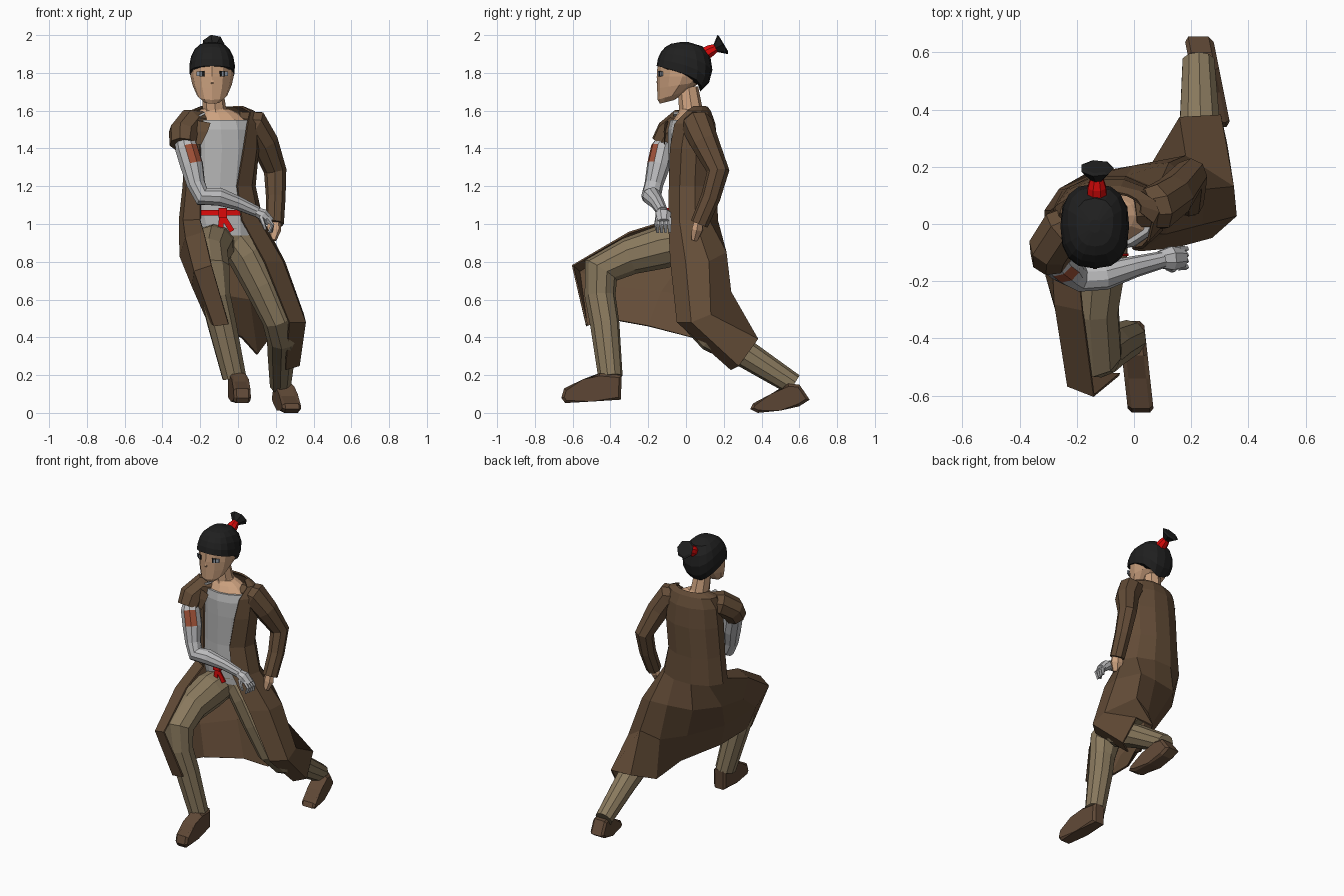
import bpy, bmesh, math
from mathutils import Vector, Matrix

if "Cube" in bpy.data.objects:
    bpy.data.objects.remove(bpy.data.objects["Cube"])

def material(name, r, g, b):
    m = bpy.data.materials.new(name)
    m.diffuse_color = (r, g, b, 1)
    m.use_nodes = True
    m.node_tree.nodes["Principled BSDF"].inputs["Base Color"].default_value = m.diffuse_color
    return m

BROWN = material("coat brown", .125, .072, .038)
TAN = material("trouser tan", .25, .19, .11)
SKIN = material("skin", .6, .355, .21)
HAIR = material("hair black", .014, .014, .014)
GREY = material("shirt grey", .47, .47, .47)
SILVER = material("arm silver", .5, .5, .51)
RED = material("bright red", .72, .003, .003)
RUST = material("rust patch", .36, .085, .04)
BOOT = material("boot brown", .115, .065, .037)
EYE = material("eye blue grey", .3, .34, .4)

def finish(name, bm, *mats):
    bmesh.ops.recalc_face_normals(bm, faces=bm.faces)
    me = bpy.data.meshes.new(name)
    bm.to_mesh(me)
    bm.free()
    for m in mats:
        me.materials.append(m)
    ob = bpy.data.objects.new(name, me)
    bpy.context.collection.objects.link(ob)
    return ob

def loft(name, rows, mat, closed=True, caps=True):
    """Skin a list of equally long point rows."""
    bm = bmesh.new()
    vs = [[bm.verts.new(p) for p in row] for row in rows]
    n = len(rows[0])
    for a, b in zip(vs, vs[1:]):
        for i in range(n if closed else n - 1):
            j = (i + 1) % n
            bm.faces.new((a[i], a[j], b[j], b[i]))
    if closed and caps:
        bm.faces.new(vs[0])
        bm.faces.new(vs[-1])
    return finish(name, bm, mat)

def tube(name, path, mat, sides=8, flat=1.0):
    """Limb through (x, y, z, radius) stations."""
    pts = [Vector(p[:3]) for p in path]
    q, prev, rows = None, None, []
    for i, p in enumerate(pts):
        t = Vector()
        if i:
            t += (p - pts[i - 1]).normalized()
        if i < len(pts) - 1:
            t += (pts[i + 1] - p).normalized()
        t.normalize()
        q = t.to_track_quat('Z', 'Y') if q is None else prev.rotation_difference(t) @ q
        prev, r = t, path[i][3]
        angles = [2 * math.pi * (k + .5) / sides for k in range(sides)]
        rows.append([p + q @ Vector((r * math.cos(a), r * flat * math.sin(a), 0)) for a in angles])
    return loft(name, rows, mat)

def oval(z, cx, cy, rx, ry, gap=None, n=12):
    """Horizontal oval; gap leaves it open around the front (-y)."""
    if gap is None:
        angles = [2 * math.pi * k / n for k in range(n)]
    else:
        g = math.radians(gap)
        angles = [g + (2 * math.pi - 2 * g) * k / (n - 1) for k in range(n)]
    return [Vector((cx - rx * math.sin(a), cy - ry * math.cos(a), z)) for a in angles]

def block(name, loc, size, mat, rz=0, ry=0):
    bm = bmesh.new()
    bmesh.ops.create_cube(bm, size=1)
    bm.transform(Matrix.Translation(loc) @ Matrix.Rotation(rz, 4, 'Z')
                 @ Matrix.Rotation(ry, 4, 'Y') @ Matrix.Diagonal((*size, 1)))
    return finish(name, bm, mat)

# Shirt, bare neckline and trouser seat
loft("shirt", [oval(*o) for o in (
    (.94, -.07, .03, .17, .115), (1.05, -.085, .03, .19, .12), (1.2, -.095, .03, .165, .118),
    (1.4, -.085, .03, .178, .125), (1.5, -.09, .025, .177, .12), (1.55, -.095, .025, .165, .108))], GREY)
loft("neckline", [oval(*o) for o in (
    (1.54, -.09, .025, .155, .1), (1.585, -.105, .03, .11, .075), (1.61, -.12, .03, .075, .055))], SKIN)
block("shirt_collar", (-.215, -.04, 1.568), (.09, .05, .012), GREY, ry=-.45)
loft("trouser_seat", [oval(*o) for o in (
    (.82, -.06, .04, .08, .08), (.89, -.07, .035, .16, .11), (.98, -.075, .03, .175, .117))], TAN)

# Open coat: oval rows down to the waist, then skirt columns draped over the stride
skirt = [
    [(-.18, -.3, .955), (-.14, -.6, .78), (-.05, -.525, .47)],
    [(-.275, -.28, .925), (-.23, -.565, .75), (-.125, -.525, .46)],
    [(-.305, -.18, .83), (-.24, -.41, .67), (-.165, -.42, .5)],
    [(-.285, .02, .85), (-.2, -.13, .64), (-.12, -.2, .46)],
    [(-.17, .17, .85), (-.07, .09, .62), (.02, .03, .40)],
    [(0, .2, .85), (.06, .2, .6), (.1, .18, .31)],
    [(.12, .21, .85), (.18, .235, .64), (.16, .37, .39)],
    [(.245, .12, .8), (.345, .13, .52), (.3, .38, .39)],
    [(.235, 0, .8), (.355, .03, .48), (.322, .28, .25)],
    [(.14, -.08, .8), (.27, -.045, .48), (.25, .24, .23)],
]
coat_rows = [oval(*o, n=10) for o in (
    (1.62, -.085, .055, .11, .055, 75), (1.595, -.085, .045, .17, .085, 62),
    (1.53, -.085, .03, .19, .125, 45), (1.4, -.085, .03, .195, .138, 36),
    (1.2, -.1, .03, .19, .135, 30), (1.02, -.09, .03, .22, .14, 30))]
coat_rows += [[Vector(c[k]) for c in skirt] for k in range(3)]
coat = loft("coat", coat_rows, BROWN, closed=False)
thick = coat.modifiers.new("cloth", 'SOLIDIFY')
thick.thickness, thick.offset = .01, 0
loft("lapel", [[(-.25, -.085, 1.555), (-.145, -.112, 1.535)], [(-.24, -.105, 1.49), (-.16, -.118, 1.49)],
               [(-.23, -.11, 1.42), (-.195, -.115, 1.42)]], BROWN, closed=False)

# Sleeves
tube("left_sleeve", [(0, .05, 1.535, .065), (.085, .06, 1.525, .085), (.14, .1, 1.43, .075),
                     (.197, .17, 1.28, .06), (.2, .13, 1.14, .052), (.195, .07, 1.0, .048)], BROWN)
tube("right_sleeve", [(-.17, .02, 1.53, .065), (-.25, -.02, 1.53, .083), (-.29, -.085, 1.48, .08),
                      (-.293, -.12, 1.42, .07)], BROWN)
tube("left_hand", [(.195, .07, 1.03, .032), (.19, .06, .97, .042), (.18, .045, .915, .025)], SKIN, 6, .7)

# Silver arm with a rust patch on its two foremost faces
arm = tube("silver_arm", [(-.285, -.1, 1.45, .05), (-.272, -.125, 1.40, .062), (-.245, -.145, 1.31, .062),
                          (-.222, -.17, 1.21, .05), (-.19, -.185, 1.145, .052), (-.1, -.18, 1.145, .05),
                          (0, -.15, 1.11, .038), (.1, -.125, 1.065, .03)], SILVER, 10)
arm.data.materials.append(RUST)
band = [f for f in arm.data.polygons if 1.31 < f.center.z < 1.40 and f.center.x < -.18]
band.sort(key=lambda f: f.normal.dot(Vector((.5, -.86, 0))))
for f in band[-2:]:
    f.material_index = 1
tube("silver_palm", [(.085, -.125, 1.07, .03), (.13, -.12, 1.05, .045), (.17, -.118, 1.01, .035)], SILVER, 8, .75)
for i in range(4):
    y = -.15 + i * .021
    tube("silver_finger", [(.155, y, 1.03, .012), (.182, y, .995, .011), (.165 + .004 * i, y, .955, .008)],
         SILVER, 5)
tube("silver_thumb", [(.12, -.15, 1.04, .014), (.135, -.16, 1.0, .011), (.145, -.155, .97, .008)], SILVER, 5)

# Red belt with knot and tails
loft("belt", [oval(z, -.088, .03, .205, .131) for z in (1.045, 1.075)], RED, caps=False)
block("belt_knot", (-.08, -.108, 1.06), (.045, .03, .05), RED)
for dx, tilt in ((-.01, .12), (.025, -.55)):
    block("belt_tail", (-.08 + dx, -.108, 1.0), (.028, .009, .09), RED, ry=tilt)

# Trouser legs
tube("front_trouser_leg", [(-.11, .03, .91, .1), (-.135, -.12, .88, .115), (-.15, -.3, .83, .1),
                           (-.14, -.45, .755, .1), (-.12, -.455, .62, .082), (-.085, -.43, .47, .078),
                           (-.02, -.4, .19, .065)], TAN, 10)
tube("rear_trouser_leg", [(-.01, .03, .92, .1), (.05, .03, .84, .108), (.13, .035, .68, .1),
                          (.21, .05, .5, .085), (.235, .14, .405, .085), (.23, .32, .31, .075),
                          (.225, .57, .15, .058)], TAN, 10)

# Boots: side profiles given width, with the foot axis slanting in x
def boot(name, profile, x0, slant, width):
    y0 = profile[0][0]
    bm = bmesh.new()
    sides = [[bm.verts.new((x0 + slant * (y - y0) + s * width, y, z)) for y, z in profile] for s in (-1, 1)]
    n = len(profile)
    for s in sides:
        bm.faces.new(s)
    for i in range(n):
        j = (i + 1) % n
        bm.faces.new((sides[0][i], sides[0][j], sides[1][j], sides[1][i]))
    edges = [e for f in bm.faces if len(f.verts) == n for e in f.edges]
    bmesh.ops.bevel(bm, geom=edges, offset=.014, segments=1, affect='EDGES')
    finish(name, bm, BOOT)

boot("front_boot", [(-.345, .07), (-.34, .2), (-.46, .21), (-.54, .165), (-.645, .13), (-.66, .08),
                    (-.64, .052), (-.5, .06)], -.01, -.11, .045)
boot("rear_boot", [(.655, .07), (.6, .15), (.54, .155), (.46, .09), (.355, .05), (.34, .02),
                   (.38, 0), (.5, .012), (.6, .035)], .225, -.2, .05)

# Neck and head, with the jaw line rising towards the back
tube("neck", [(-.115, .03, 1.55, .085), (-.125, .025, 1.61, .062), (-.135, .01, 1.72, .055)], SKIN, 8)
head = [oval(*o) for o in (
    (1.637, -.137, -.1, .045, .038), (1.66, -.137, -.072, .08, .078), (1.72, -.137, -.035, .104, .118),
    (1.78, -.137, -.02, .114, .135), (1.84, -.137, -.01, .117, .141), (1.9, -.137, 0, .09, .11))]
for row, rise in zip(head, (.25, .3, .15)):
    for p in row:
        p.z += rise * (p.y + .14)
loft("head", head, SKIN)
tube("nose", [(-.137, -.145, 1.78, .006), (-.137, -.15, 1.75, .01), (-.137, -.144, 1.738, .006)], SKIN, 4)
for s in (-1, 1):
    x = -.137 + s * .054
    block("eye", (x + s * .012, -.134, 1.795), (.036, .009, .024), EYE, rz=s * .5)
    block("iris", (x, -.14, 1.795), (.026, .009, .028), HAIR, rz=s * .4)

# Hair cap: its rim drops from the brow to the nape, boxy in plan
def boxy(v):
    return math.copysign(abs(v) ** .8, v)

rows = []
for k in range(6):
    row = []
    for i in range(16):
        a = 2 * math.pi * i / 16
        back = (1 - math.cos(a)) / 2
        low = math.radians(5 - 24 * back - 45 * back ** 3)
        e = low + (math.radians(86) - low) * k / 5
        r = math.cos(e) ** .7
        row.append(Vector((-.137 - .121 * r * boxy(math.sin(a)), -.008 - .148 * r * boxy(math.cos(a)),
                           1.825 + .138 * math.sin(e))))
    rows.append(row)
loft("hair_cap", rows, HAIR)

# Ponytail and its red tie
tube("hair_tie", [(-.13, .09, 1.895, .038), (-.13, .13, 1.918, .034), (-.13, .165, 1.935, .022)], RED, 8)
tube("ponytail", [(-.13, .155, 1.93, .022), (-.13, .195, 1.95, .06), (-.13, .2, 1.953, .045)], HAIR, 7)
